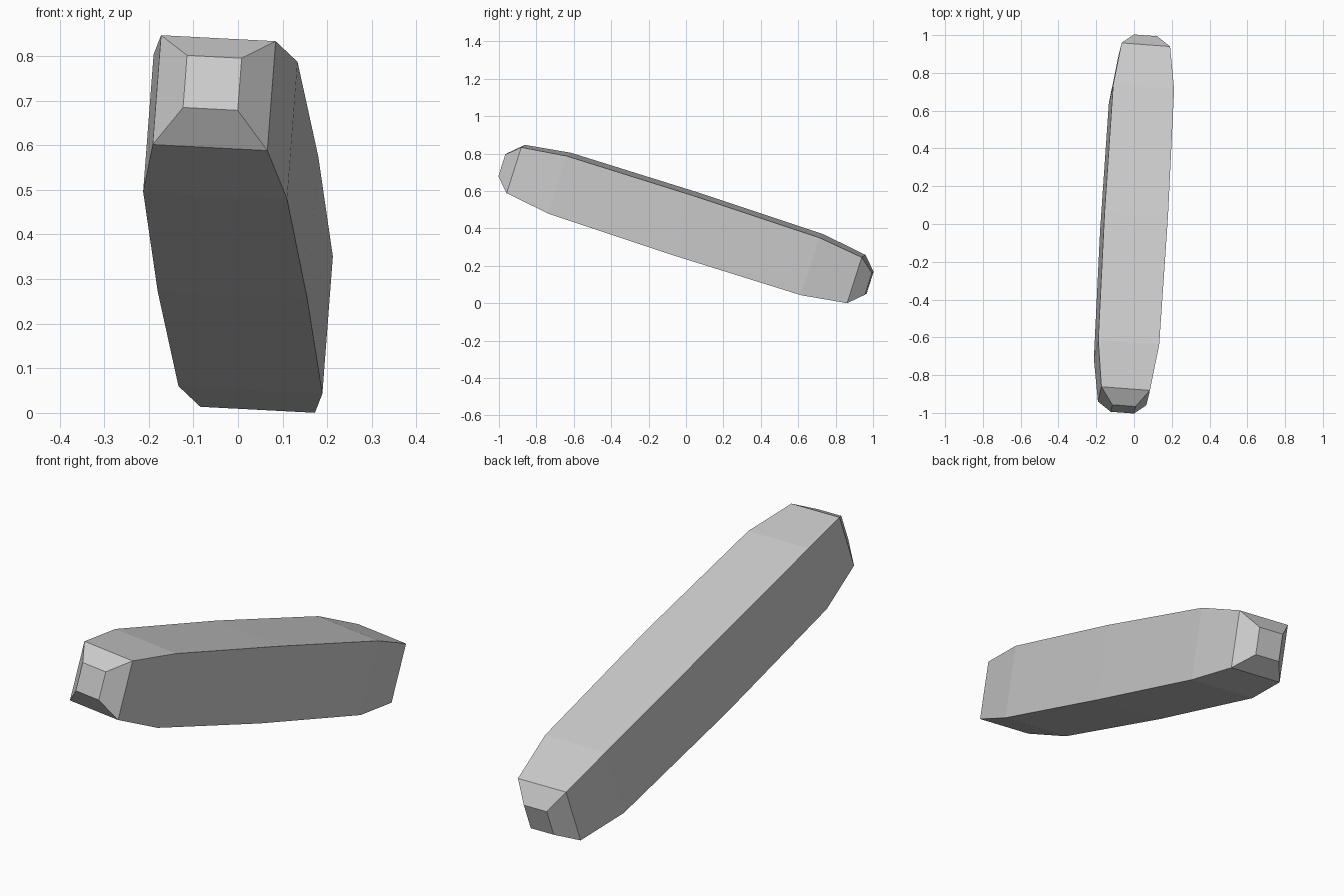
import bpy
import bmesh
from mathutils import Matrix, Vector

cube = bpy.data.objects.get("Cube")
if cube:
    bpy.data.objects.remove(cube, do_unlink=True)

# Single grey colour
grey = bpy.data.materials.new("light_grey")
grey.use_nodes = True
colour = (0.6, 0.6, 0.6, 1)
grey.diffuse_color = colour
grey.node_tree.nodes["Principled BSDF"].inputs["Base Color"].default_value = colour

# Local frame: side, up and length axes of the tilted bar
length_axis = Vector((-0.0557, -0.950, 0.3068)).normalized()
side_axis = Vector((0.996, -0.0753, -0.052))
side_axis = (side_axis - side_axis.project(length_axis)).normalized()
up_axis = length_axis.cross(side_axis).normalized()
if up_axis.z < 0:
    up_axis.negate()

# Square sections: distance from the middle and half width
half = [(1.0315, 0.0615), (0.958, 0.129), (0.711, 0.162)]
sections = half + [(0, 0.1685)] + [(-d, r) for d, r in reversed(half)]
corners = [(-1, -1), (1, -1), (1, 1), (-1, 1)]
centre = Vector((0, 0, 0.4235))

bm = bmesh.new()
rings = []
for dist, r in sections:
    rings.append([bm.verts.new(centre + length_axis * dist + side_axis * (r * a) + up_axis * (r * b))
                  for a, b in corners])

# Sides between neighbouring sections, then the two end caps
for first, second in zip(rings, rings[1:]):
    for i in range(4):
        j = (i + 1) % 4
        bm.faces.new((first[i], first[j], second[j], second[i]))
bm.faces.new(rings[0])
bm.faces.new(rings[-1])
bmesh.ops.recalc_face_normals(bm, faces=bm.faces)

mesh = bpy.data.meshes.new("tapered_bar")
bm.to_mesh(mesh)
bm.free()
mesh.materials.append(grey)
bar = bpy.data.objects.new("tapered_bar", mesh)
bpy.context.collection.objects.link(bar)
